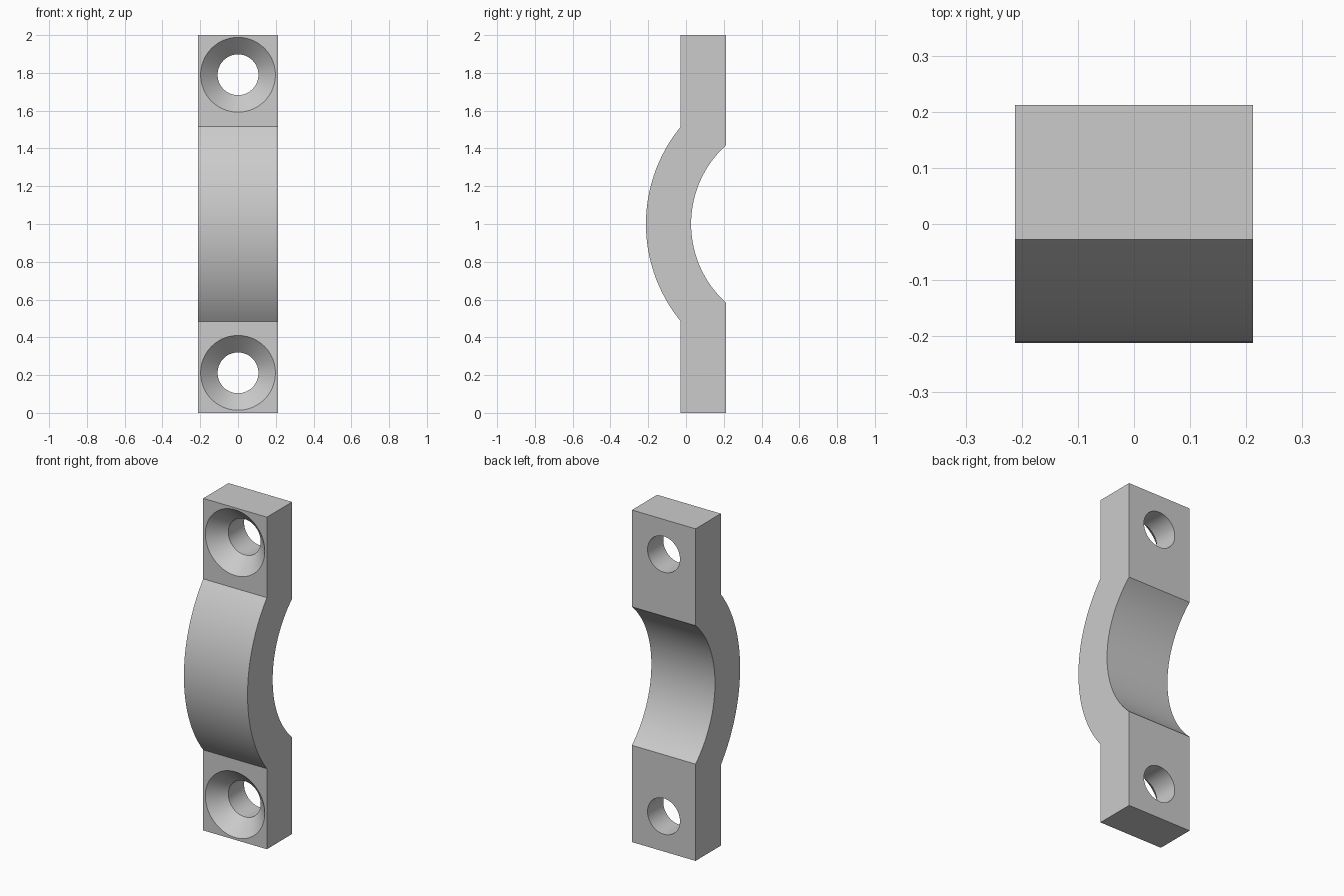
import bpy
import bmesh
from math import asin, sin, cos, pi
from mathutils import Matrix, Vector

if "Cube" in bpy.data.objects:
    bpy.data.objects.remove(bpy.data.objects["Cube"], do_unlink=True)

HALF_W = 0.212     # half width in x
BACK = 0.212       # back face y
FRONT = -0.028     # front face y of the flat tabs
MID = 1.0          # height of the arch centre
HOLE_R, SINK_R = 0.108, 0.198

grey = bpy.data.materials.new("plain grey")
grey.use_nodes = True
grey.diffuse_color = (0.6, 0.6, 0.6, 1)
grey.node_tree.nodes["Principled BSDF"].inputs["Base Color"].default_value = (0.6, 0.6, 0.6, 1)


def make_object(name, bm):
    bmesh.ops.recalc_face_normals(bm, faces=bm.faces)
    mesh = bpy.data.meshes.new(name)
    bm.to_mesh(mesh)
    bm.free()
    mesh.materials.append(grey)
    obj = bpy.data.objects.new(name, mesh)
    bpy.context.collection.objects.link(obj)
    return obj


def arc(apex, edge, half_chord, steps=48):
    """Arc in (y, z), from bottom to top, bulging towards -y."""
    rise = edge - apex
    r = (half_chord ** 2 + rise ** 2) / (2 * rise)
    a = asin(half_chord / r)
    angles = [a * (2 * i / steps - 1) for i in range(steps + 1)]
    return [(apex + r - r * cos(t), MID + r * sin(t)) for t in angles]


# Clamp body: side profile extruded across the width
profile = [(BACK, 0), (FRONT, 0)] + arc(-0.212, FRONT, 0.515)
profile += [(FRONT, 2), (BACK, 2)] + arc(0.027, BACK, 0.417)[::-1]
bm = bmesh.new()
side = bm.faces.new([bm.verts.new((-HALF_W, y, z)) for y, z in profile])
ext = bmesh.ops.extrude_face_region(bm, geom=[side])
bmesh.ops.translate(bm, vec=(2 * HALF_W, 0, 0),
                    verts=[v for v in ext["geom"] if isinstance(v, bmesh.types.BMVert)])
clamp = make_object("clamp_strap", bm)


# Countersunk screw holes: a turned cutter for each tab
def screw_cutter(name, z):
    depth = SINK_R - HOLE_R
    extra = 0.01
    rings = [(SINK_R + extra, FRONT - extra), (HOLE_R, FRONT + depth), (HOLE_R, BACK + 0.05)]
    n = 72
    bm = bmesh.new()
    loops = [[bm.verts.new((r * cos(2 * pi * i / n), y, z + r * sin(2 * pi * i / n)))
              for i in range(n)] for r, y in rings]
    for a, b in zip(loops, loops[1:]):
        for i in range(n):
            j = (i + 1) % n
            bm.faces.new((a[i], a[j], b[j], b[i]))
    bm.faces.new(loops[0])
    bm.faces.new(loops[-1])
    cutter = make_object(name, bm)
    cutter.hide_render = True
    return cutter


bpy.context.view_layer.objects.active = clamp
for name, z in (("lower_hole_cutter", 0.212), ("upper_hole_cutter", 1.79)):
    cutter = screw_cutter(name, z)
    mod = clamp.modifiers.new(name, "BOOLEAN")
    mod.operation = "DIFFERENCE"
    mod.solver = "EXACT"
    mod.object = cutter
    bpy.ops.object.modifier_apply(modifier=mod.name)
    bpy.data.objects.remove(cutter, do_unlink=True)

# Smooth the arch and holes, keep the edges sharp
bpy.ops.object.select_all(action="DESELECT")
clamp.select_set(True)
bpy.ops.object.shade_smooth_by_angle(angle=pi / 9)
